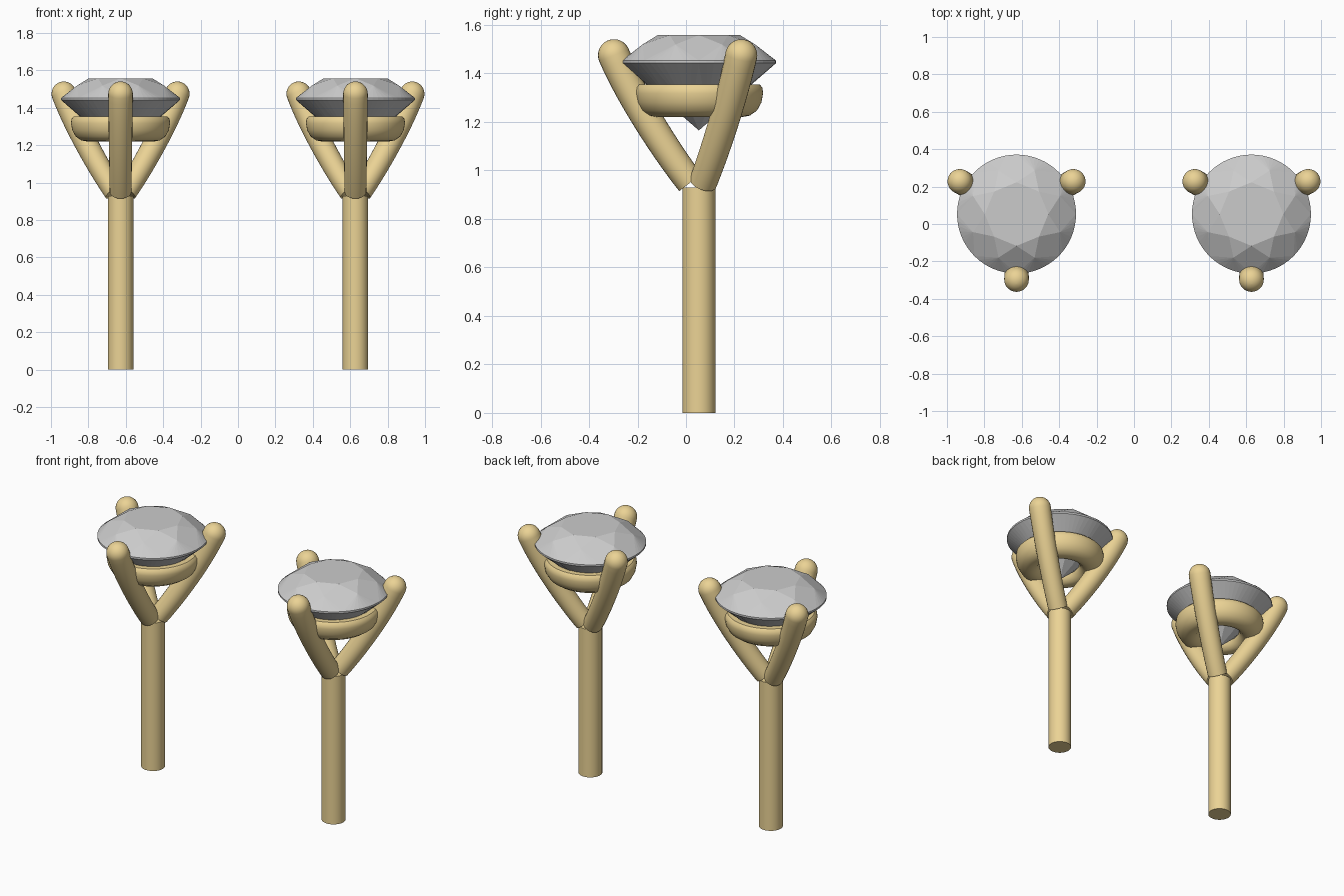
import bpy, bmesh
from math import sin, cos, pi, radians

if "Cube" in bpy.data.objects:
    bpy.data.objects.remove(bpy.data.objects["Cube"])

gold = bpy.data.materials.new("gold")
gold.diffuse_color = (0.83, 0.65, 0.30, 1)
gold.use_nodes = True
gold.node_tree.nodes["Principled BSDF"].inputs["Base Color"].default_value = gold.diffuse_color
CY = 0.053  # depth of each stud axis


def finish(bm, name, mat=None, smooth=True):
    bmesh.ops.recalc_face_normals(bm, faces=bm.faces)
    me = bpy.data.meshes.new(name)
    bm.to_mesh(me)
    bm.free()
    ob = bpy.data.objects.new(name, me)
    bpy.context.collection.objects.link(ob)
    if mat:
        me.materials.append(mat)
    if smooth:
        bpy.ops.object.select_all(action='DESELECT')
        ob.select_set(True)
        bpy.context.view_layer.objects.active = ob
        bpy.ops.object.shade_smooth_by_angle(angle=radians(40))
    return ob


def ring(bm, r, z, n, off=0.0):
    return [bm.verts.new((r * cos(off + 2 * pi * i / n), r * sin(off + 2 * pi * i / n), z))
            for i in range(n)]


def bridge(bm, a, b):
    n = len(a)
    for i in range(n):
        bm.faces.new((a[i], a[(i + 1) % n], b[(i + 1) % n], b[i]))


def make_post():
    bm = bmesh.new()
    a, b = ring(bm, 0.068, 0, 40), ring(bm, 0.068, 0.93, 40)
    bridge(bm, a, b)
    bm.faces.new(a)
    bm.faces.new(b)
    return finish(bm, "post", gold)


def make_prong(angle):
    # tapered tube swept along a bowed path, closed by a domed tip
    P = [(0.035, 0.95), (0.135, 1.08), (0.28, 1.305), (0.35, 1.475)]
    prof = []
    for k in range(17):
        t = k / 16
        w = [(1 - t) ** 3, 3 * t * (1 - t) ** 2, 3 * t * t * (1 - t), t ** 3]
        d = [-(1 - t) ** 2, (1 - t) ** 2 - 2 * t * (1 - t), 2 * t * (1 - t) - t * t, t * t]
        r, z = (sum(c * p[j] for c, p in zip(w, P)) for j in (0, 1))
        tr, tz = (sum(c * p[j] for c, p in zip(d, P)) for j in (0, 1))
        m = (tr * tr + tz * tz) ** 0.5
        prof.append((r, z, tr / m, tz / m, 0.058 + 0.008 * t))
    r, z, tr, tz, rad = prof[-1]
    for k in range(1, 9):
        a = pi / 2 * k / 8.2
        prof.append((r + tr * rad * sin(a), z + tz * rad * sin(a), tr, tz, rad * cos(a)))
    bm = bmesh.new()
    loops = []
    for r, z, tr, tz, rad in prof:
        loop = []
        for i in range(24):
            u = rad * cos(2 * pi * i / 24)
            v = rad * sin(2 * pi * i / 24)
            x = r + tz * u
            loop.append(bm.verts.new((x * cos(angle) - v * sin(angle),
                                      x * sin(angle) + v * cos(angle), z - tr * u)))
        loops.append(loop)
    for a, b in zip(loops, loops[1:]):
        bridge(bm, a, b)
    bm.faces.new(loops[0])
    bm.faces.new(loops[-1])
    return finish(bm, "prong", gold)


def make_gallery_ring():
    # flat-topped, round-bottomed section spun about the axis
    sec = [(0.135, 1.355), (0.25, 1.355), (0.262, 1.342), (0.265, 1.318), (0.258, 1.28),
           (0.240, 1.247), (0.210, 1.226), (0.178, 1.22), (0.148, 1.226), (0.124, 1.25),
           (0.114, 1.285), (0.118, 1.33)]
    bm = bmesh.new()
    loops = [ring(bm, r, z, 64) for r, z in sec]
    for a, b in zip(loops, loops[1:] + loops[:1]):
        bridge(bm, a, b)
    return finish(bm, "gallery_ring", gold)


def make_gem():
    # brilliant cut: table, stars, kites, girdle and pavilion
    bm = bmesh.new()
    table = ring(bm, 0.17, 1.558, 8)
    star = ring(bm, 0.252, 1.519, 8, pi / 8)
    top = ring(bm, 0.318, 1.453, 64)
    low = ring(bm, 0.318, 1.442, 64)
    pav = ring(bm, 0.085, 1.242, 8, pi / 8)
    culet = bm.verts.new((0, 0, 1.165))
    bm.faces.new(table)
    bridge(bm, top, low)
    for i in range(8):
        j = (i + 1) % 8
        g = 8 * i
        bm.faces.new((table[i], star[i], table[j]))
        bm.faces.new((table[i], star[i - 1], top[g], star[i]))
        bm.faces.new((culet, pav[i - 1], low[g], pav[i]))
        for k in range(8):
            a, b = g + k, (g + k + 1) % 64
            bm.faces.new((star[i], top[a], top[b]))
            bm.faces.new((pav[i], low[b], low[a]))
    return finish(bm, "gem", smooth=False)


parts = [make_post(), make_gallery_ring(), make_gem()]
parts += [make_prong(radians(a)) for a in (-90, 30, 150)]

# the pair: one stud each side
for ob in parts:
    twin = ob.copy()
    bpy.context.collection.objects.link(twin)
    base = ob.name
    ob.location = (-0.628, CY, 0)
    twin.location = (0.628, CY, 0)
    ob.name, twin.name = "left_" + base, "right_" + base
